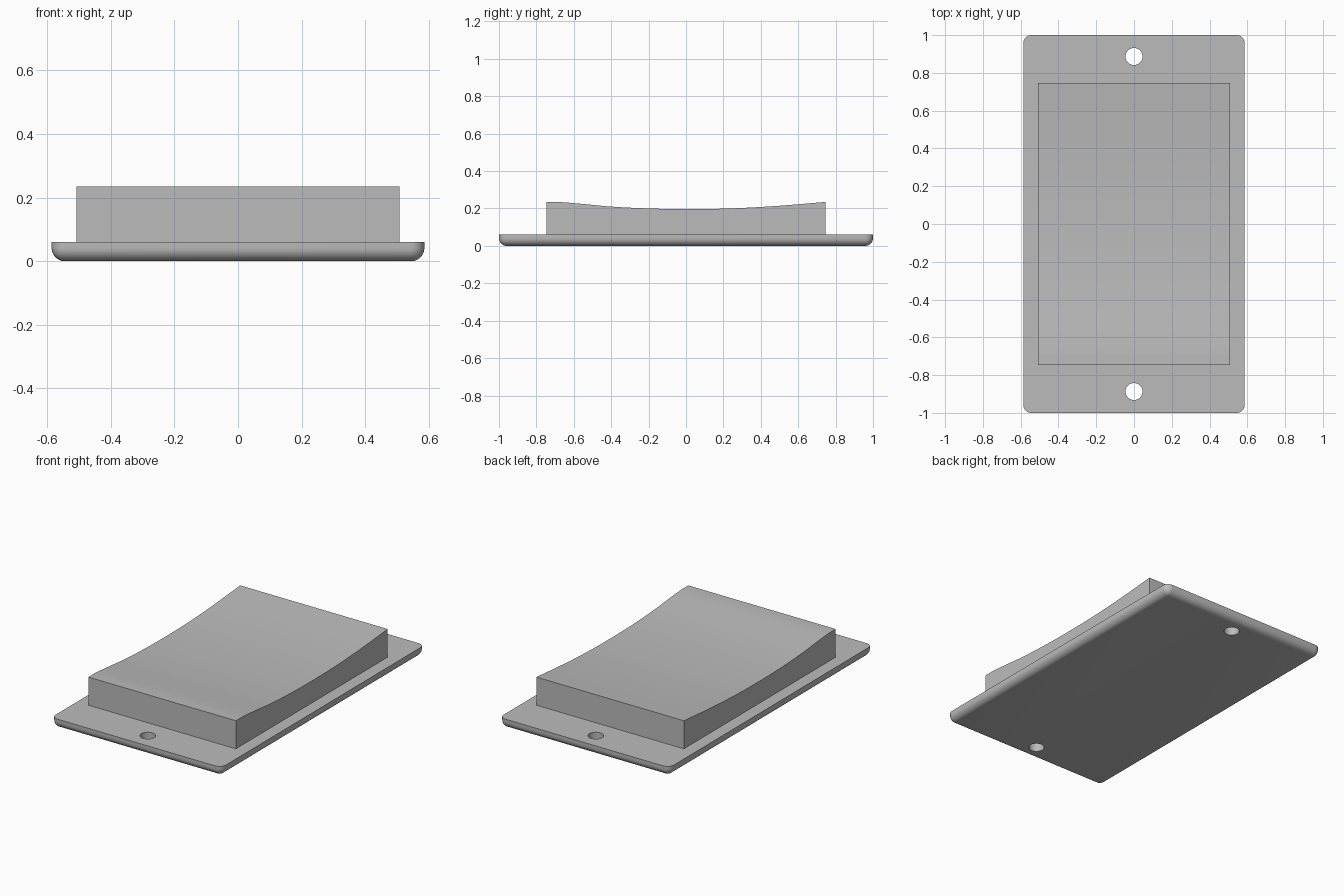
import bpy, bmesh, math

cube = bpy.data.objects.get("Cube")
if cube:
    bpy.data.objects.remove(cube, do_unlink=True)

W, L, H = 0.586, 1.0, 0.06      # plate half width, half length, thickness
FILLET = 0.042

grey = bpy.data.materials.new("plain grey")
grey.use_nodes = True
grey.diffuse_color = (0.5, 0.5, 0.5, 1)
grey.node_tree.nodes["Principled BSDF"].inputs["Base Color"].default_value = (0.5, 0.5, 0.5, 1)


def make_object(name, bm):
    bmesh.ops.recalc_face_normals(bm, faces=bm.faces)
    mesh = bpy.data.meshes.new(name)
    bm.to_mesh(mesh)
    bm.free()
    mesh.materials.append(grey)
    obj = bpy.data.objects.new(name, mesh)
    bpy.context.collection.objects.link(obj)
    return obj


def smooth(obj):
    bpy.ops.object.select_all(action='DESELECT')
    obj.select_set(True)
    bpy.context.view_layer.objects.active = obj
    bpy.ops.object.shade_smooth_by_angle(angle=math.radians(30))


# Base plate: rounded corners and underside, sharp top rim
bm = bmesh.new()
bmesh.ops.create_cube(bm, size=1)
for v in bm.verts:
    v.co = (v.co.x * 2 * W, v.co.y * 2 * L, (v.co.z + 0.5) * H)
edges = [e for e in bm.edges if min(v.co.z for v in e.verts) < H / 2]
bmesh.ops.bevel(bm, geom=edges, offset=FILLET, segments=8, profile=0.5, affect='EDGES')
plate = make_object("base_plate", bm)

# Screw holes, one at each end
for side, y in (("front", -0.887), ("back", 0.887)):
    bm = bmesh.new()
    bmesh.ops.create_cone(bm, cap_ends=True, segments=40, radius1=0.045, radius2=0.045, depth=0.4)
    bmesh.ops.translate(bm, verts=bm.verts, vec=(0, y, 0))
    cutter = make_object(side + "_hole_cutter", bm)
    cutter.hide_render = True
    cutter.hide_set(True)
    cut = plate.modifiers.new(side + "_hole", 'BOOLEAN')
    cut.operation = 'DIFFERENCE'
    cut.solver = 'EXACT'
    cut.object = cutter
    bpy.context.view_layer.objects.active = plate
    plate.select_set(True)
    bpy.ops.object.modifier_apply(modifier=cut.name)
    bpy.data.objects.remove(cutter, do_unlink=True)
smooth(plate)

# Raised block: dished side profile extruded across the width
KEYS = [(-0.747, 0.235), (-0.67, 0.234), (-0.55, 0.224), (-0.4, 0.21), (-0.2, 0.2),
        (0, 0.197), (0.2, 0.199), (0.4, 0.208), (0.57, 0.22), (0.747, 0.235)]


def curve_points(keys, steps):
    """Smooth cubic through the key points."""
    slopes = []
    for i in range(len(keys)):
        a, b = keys[max(i - 1, 0)], keys[min(i + 1, len(keys) - 1)]
        slopes.append((b[1] - a[1]) / (b[0] - a[0]))
    pts = []
    for i in range(len(keys) - 1):
        (y0, z0), (y1, z1) = keys[i], keys[i + 1]
        for k in range(steps):
            t = k / steps
            s = t * t * (3 - 2 * t)
            z = z0 + (z1 - z0) * s
            z += (y1 - y0) * t * (1 - t) * (slopes[i] * (1 - t) - slopes[i + 1] * t)
            pts.append((y0 + (y1 - y0) * t, z))
    return pts + [keys[-1]]


BX = 0.508
profile = curve_points(KEYS, 5) + [(0.747, H - 0.01), (-0.747, H - 0.01)]
bm = bmesh.new()
face = bm.faces.new([bm.verts.new((-BX, y, z)) for y, z in profile])
extruded = bmesh.ops.extrude_face_region(bm, geom=[face])
bmesh.ops.translate(bm, vec=(2 * BX, 0, 0),
                    verts=[g for g in extruded["geom"] if isinstance(g, bmesh.types.BMVert)])
smooth(make_object("dished_block", bm))
